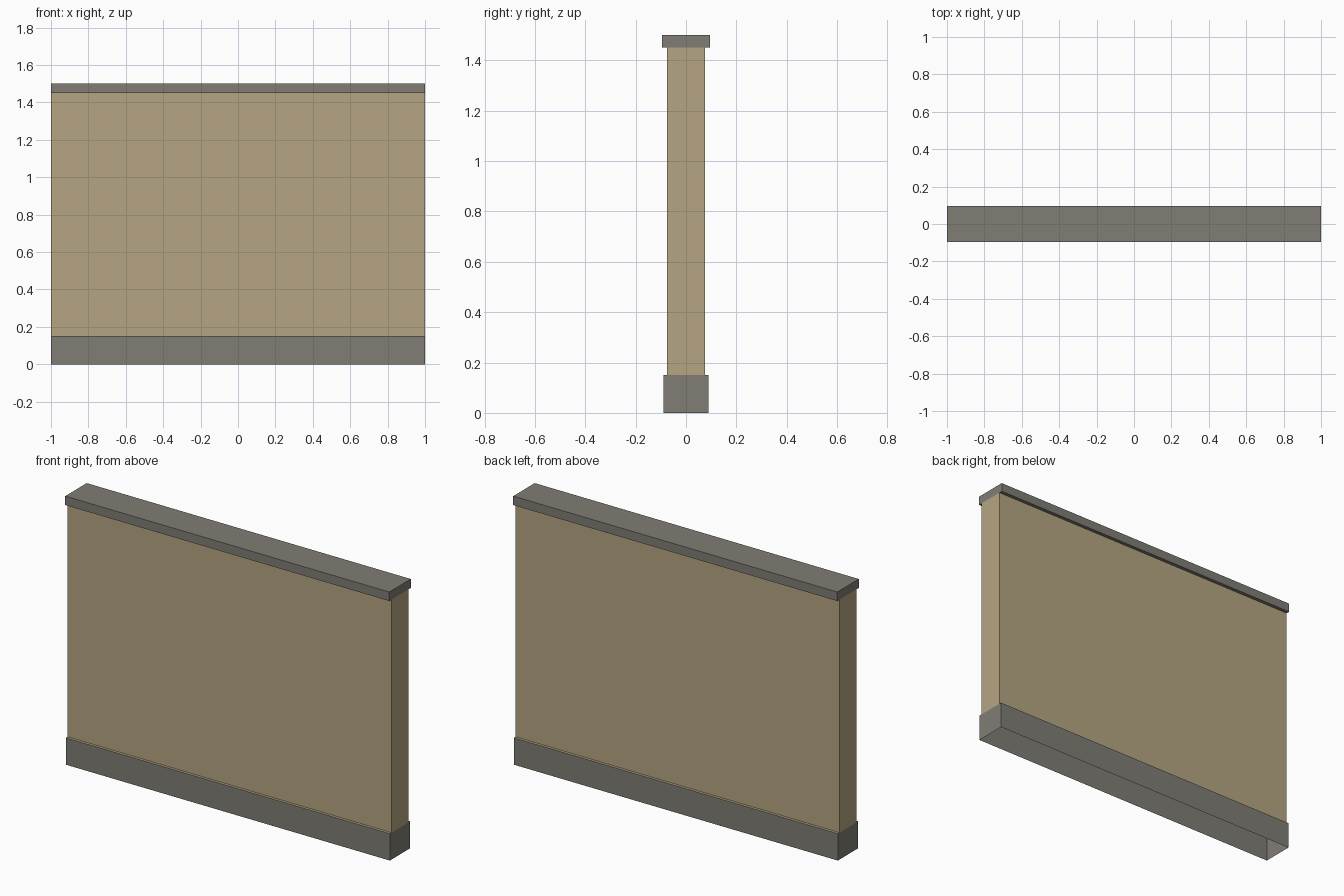
import bpy, bmesh

if "Cube" in bpy.data.objects:
    bpy.data.objects.remove(bpy.data.objects["Cube"])


def material(name, rgb):
    m = bpy.data.materials.new(name)
    m.diffuse_color = (*rgb, 1.0)
    m.use_nodes = True
    m.node_tree.nodes["Principled BSDF"].inputs["Base Color"].default_value = m.diffuse_color
    return m


plaster = material("tan plaster", (0.462, 0.376, 0.223))
stone = material("grey stone", (0.216, 0.205, 0.178))


def block(name, depth, z0, z1, mats, open_sides=()):
    """Box 2 units long; open_sides lists the z directions left without a face."""
    bm = bmesh.new()
    bmesh.ops.create_cube(bm, size=1)
    bm.normal_update()
    drop = [f for f in bm.faces if round(f.normal.z) in open_sides and abs(f.normal.z) > 0.5]
    bmesh.ops.delete(bm, geom=drop, context='FACES')
    for f in bm.faces:
        # a second material, if any, goes on the upward face
        f.material_index = len(mats) - 1 if f.normal.z > 0.5 else 0
    for v in bm.verts:
        v.co = (v.co.x * 2, v.co.y * depth, z0 if v.co.z < 0 else z1)
    mesh = bpy.data.meshes.new(name)
    bm.to_mesh(mesh)
    bm.free()
    for m in mats:
        mesh.materials.append(m)
    obj = bpy.data.objects.new(name, mesh)
    bpy.context.collection.objects.link(obj)
    return obj


# Plinth: hollow from below, with a plaster ledge on top
block("plinth", 0.18, 0.0, 0.15, [stone, plaster], open_sides=(-1,))
# Wall panel between plinth and coping
block("wall_panel", 0.15, 0.15, 1.45, [plaster], open_sides=(-1, 1))
# Overhanging coping
block("coping", 0.19, 1.45, 1.5, [stone])
